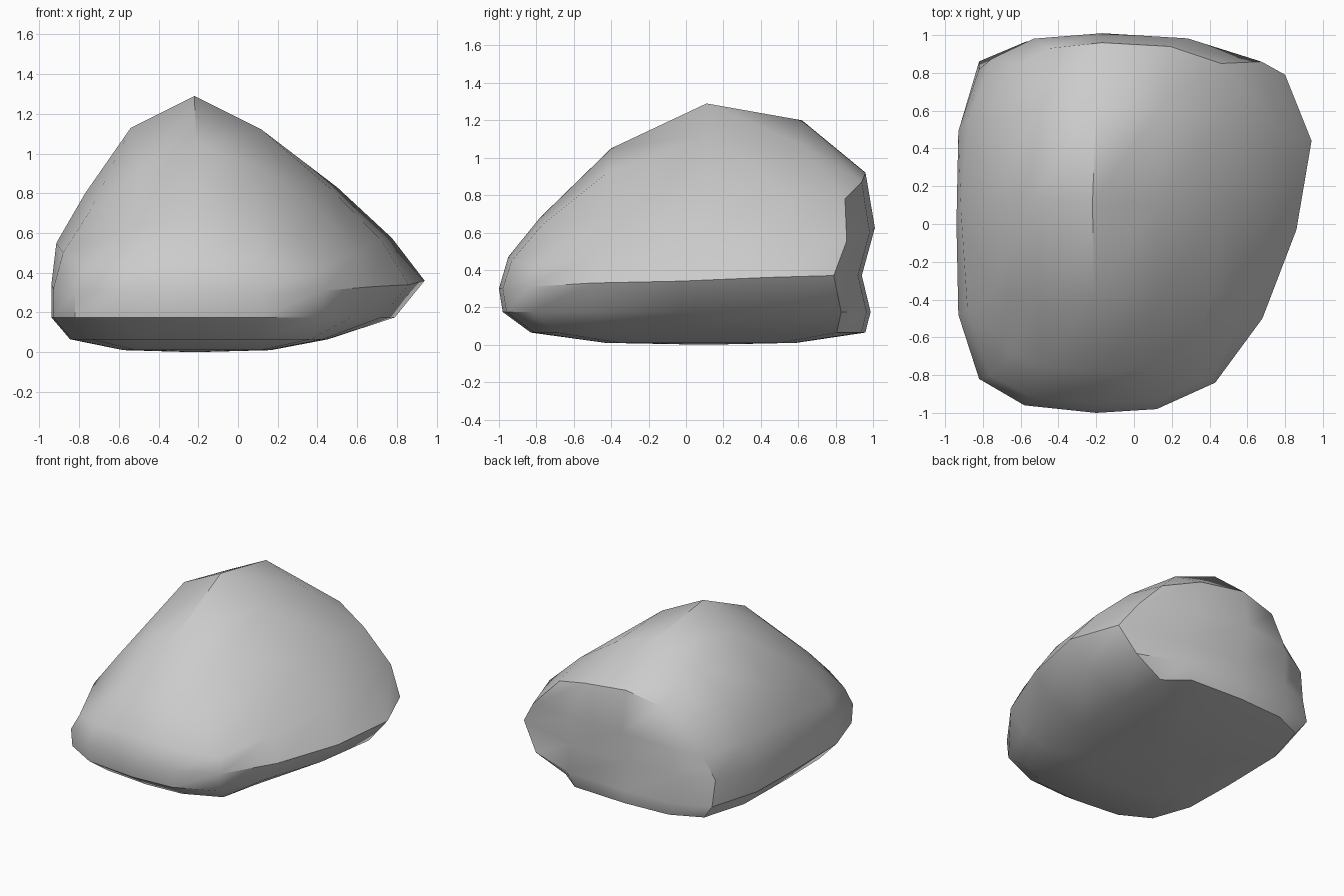
import bpy, bmesh, math
from mathutils import Vector

if "Cube" in bpy.data.objects:
    bpy.data.objects.remove(bpy.data.objects["Cube"])

# Widest outline, 4 segments per side, from the front left corner going round by the right
waist = [(-.82, -.82, .31), (-.58, -.96, .31), (-.20, -1.0, .30), (.12, -.98, .30),
         (.43, -.84, .31), (.68, -.50, .33), (.86, -.03, .34), (.94, .44, .36),
         (.80, .79, .37), (.32, .92, .37), (-.17, .94, .37), (-.57, .92, .36),
         (-.82, .82, .36), (-.93, .49, .35), (-.94, .0, .34), (-.93, -.48, .32)]
# Shoulder outline where the sides meet the crown
shoulder = [(-.64, -.68, .58), (-.50, -.75, .64), (-.20, -.78, .68), (.10, -.77, .64),
            (.32, -.67, .57), (.42, -.35, .72), (.47, .11, .82), (.50, .55, .83),
            (.46, .85, .78), (.19, .94, .87), (-.17, .96, .92), (-.45, .93, .86),
            (-.62, .83, .76), (-.73, .55, .82), (-.77, .11, .80), (-.74, -.36, .72)]
# Peak of the crown, three rows from front to back
crown = [(-.50, -.40, .93), (-.21, -.40, 1.05), (.12, -.42, .92),
         (-.54, .13, 1.13), (-.22, .11, 1.29), (.12, .11, 1.12),
         (-.50, .62, 1.05), (-.20, .62, 1.20), (.15, .62, 1.07)]


def skirt(p):
    x, y, z = p
    return (x * .84 if x > .5 else x, y * (1.05 if y > .5 else .98), .175)


def foot(p):
    x, y, z = p
    return (min(x * .85, .36 + .1 * x) if x > 0 else x * .9,
            y * (1.02 if y > 0 else .83), .065)


def belly(a, b):
    m = (Vector(a) + Vector(b)) / 2
    d = Vector((m.x + .2, m.y - .1, 0)).normalized()
    return m + d * .06 - Vector((0, 0, .02))


def sole(p):
    return (-.22 + (p[0] + .22) * .57, .1 + (p[1] - .1) * .57, .01)


bm = bmesh.new()
feet = [foot(p) for p in waist]
levels = [[sole(p) for p in feet], feet, [skirt(p) for p in waist], waist,
          [belly(a, b) for a, b in zip(waist, shoulder)], shoulder]
rings = [[bm.verts.new(p) for p in level] for level in levels]

# Sides
for a, b in zip(rings, rings[1:]):
    for i in range(16):
        j = (i + 1) % 16
        bm.faces.new((a[i], a[j], b[j], b[i]))

# Underside
centre = bm.verts.new((-.22, .1, 0))
for i in range(16):
    bm.faces.new((centre, rings[0][(i + 1) % 16], rings[0][i]))

# Crown: 5 x 5 grid whose border is the shoulder ring
top, inner = rings[-1], [bm.verts.new(p) for p in crown]
grid = [top[0:5]]
for r in range(3):
    grid.append([top[15 - r]] + inner[3 * r:3 * r + 3] + [top[5 + r]])
grid.append([top[12], top[11], top[10], top[9], top[8]])
for lo, hi in zip(grid, grid[1:]):
    for c in range(4):
        bm.faces.new((lo[c], lo[c + 1], hi[c + 1], hi[c]))

bmesh.ops.recalc_face_normals(bm, faces=bm.faces)
mesh = bpy.data.meshes.new("boulder")
bm.to_mesh(mesh)
bm.free()
rock = bpy.data.objects.new("boulder", mesh)
bpy.context.collection.objects.link(rock)
bpy.context.view_layer.objects.active = rock
rock.select_set(True)
bpy.ops.object.shade_smooth_by_angle(angle=math.radians(38))
